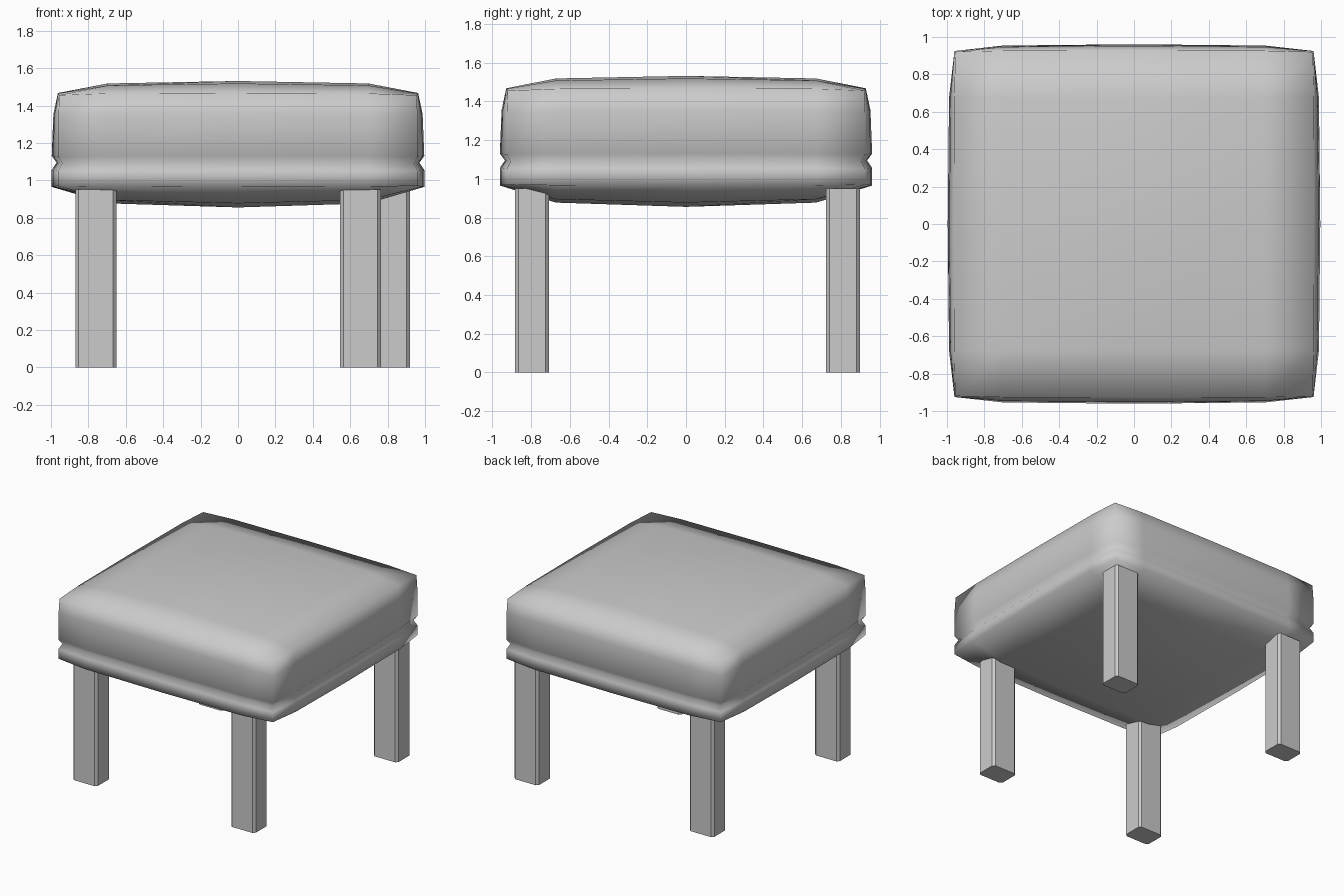
import bpy, bmesh, math

if "Cube" in bpy.data.objects:
    bpy.data.objects.remove(bpy.data.objects["Cube"])

GRID = (-1, -0.73, 0, 0.73, 1)
PUFF = (0, 0.8, 1, 0.8, 0)          # how far each grid line swells


# padded seat: stacked puffed rings closed by a domed top and underside
def make_seat():
    bm = bmesh.new()
    border = ([(i, 0) for i in range(4)] + [(4, j) for j in range(4)] +
              [(4 - i, 4) for i in range(4)] + [(0, 4 - j) for j in range(4)])

    def plan(i, j, hx, hy, bulge):
        u, v = GRID[i], GRID[j]
        x, y = u * hx, v * hy
        if i in (0, 4):
            x += u * bulge * PUFF[j]
        if j in (0, 4):
            y += v * bulge * PUFF[i]
        return x, y

    # (corner half x, corner half y, side bulge, z at corner, z at mid side)
    rings = [(0.96, 0.925, 0.036, 0.97, 0.965),
             (0.96, 0.925, 0.036, 1.05, 1.055),
             (0.94, 0.905, 0.030, 1.09, 1.095),
             (0.96, 0.925, 0.036, 1.125, 1.13),
             (0.96, 0.925, 0.027, 1.34, 1.355),
             (0.955, 0.92, 0.008, 1.455, 1.467)]
    loops = []
    for hx, hy, b, zc, zm in rings:
        loop = {}
        for i, j in border:
            x, y = plan(i, j, hx, hy, b)
            loop[i, j] = bm.verts.new((x, y, zc + (zm - zc) * max(PUFF[i], PUFF[j])))
        loops.append(loop)
    for lo, hi in zip(loops, loops[1:]):
        for a, b in zip(border, border[1:] + border[:1]):
            bm.faces.new((lo[a], lo[b], hi[b], hi[a]))

    # domed caps
    for loop, rim, rise in ((loops[0], 0.965, -0.11), (loops[-1], 1.465, 0.066)):
        for i in range(1, 4):
            for j in range(1, 4):
                z = rim + rise * PUFF[i] * PUFF[j]
                loop[i, j] = bm.verts.new((GRID[i] * 0.955, GRID[j] * 0.92, z))
        for i in range(4):
            for j in range(4):
                bm.faces.new((loop[i, j], loop[i + 1, j],
                              loop[i + 1, j + 1], loop[i, j + 1]))
    bmesh.ops.recalc_face_normals(bm, faces=bm.faces)
    mesh = bpy.data.meshes.new("padded_seat")
    bm.to_mesh(mesh)
    bm.free()
    mesh.shade_smooth()
    bpy.context.collection.objects.link(bpy.data.objects.new("padded_seat", mesh))


# square post with chamfered long edges
def make_leg(name, cx, cy, wx=0.22, wy=0.175, top=0.95, c=0.018):
    hx, hy = wx / 2, wy / 2
    section = [(hx, c - hy), (hx, hy - c), (hx - c, hy), (c - hx, hy),
               (-hx, hy - c), (-hx, c - hy), (c - hx, -hy), (hx - c, -hy)]
    bm = bmesh.new()
    face = bm.faces.new([bm.verts.new((cx + x, cy + y, 0)) for x, y in section])
    ext = bmesh.ops.extrude_face_region(bm, geom=[face], use_keep_orig=True)
    for v in ext["geom"]:
        if isinstance(v, bmesh.types.BMVert):
            v.co.z = top
    bmesh.ops.recalc_face_normals(bm, faces=bm.faces)
    mesh = bpy.data.meshes.new(name)
    bm.to_mesh(mesh)
    bm.free()
    bpy.context.collection.objects.link(bpy.data.objects.new(name, mesh))


make_seat()
for name, x, y in (("front_left_leg", -0.76, -0.795), ("front_right_leg", 0.655, -0.795),
                   ("back_left_leg", -0.76, 0.81), ("back_right_leg", 0.81, 0.81)):
    make_leg(name, x, y)
